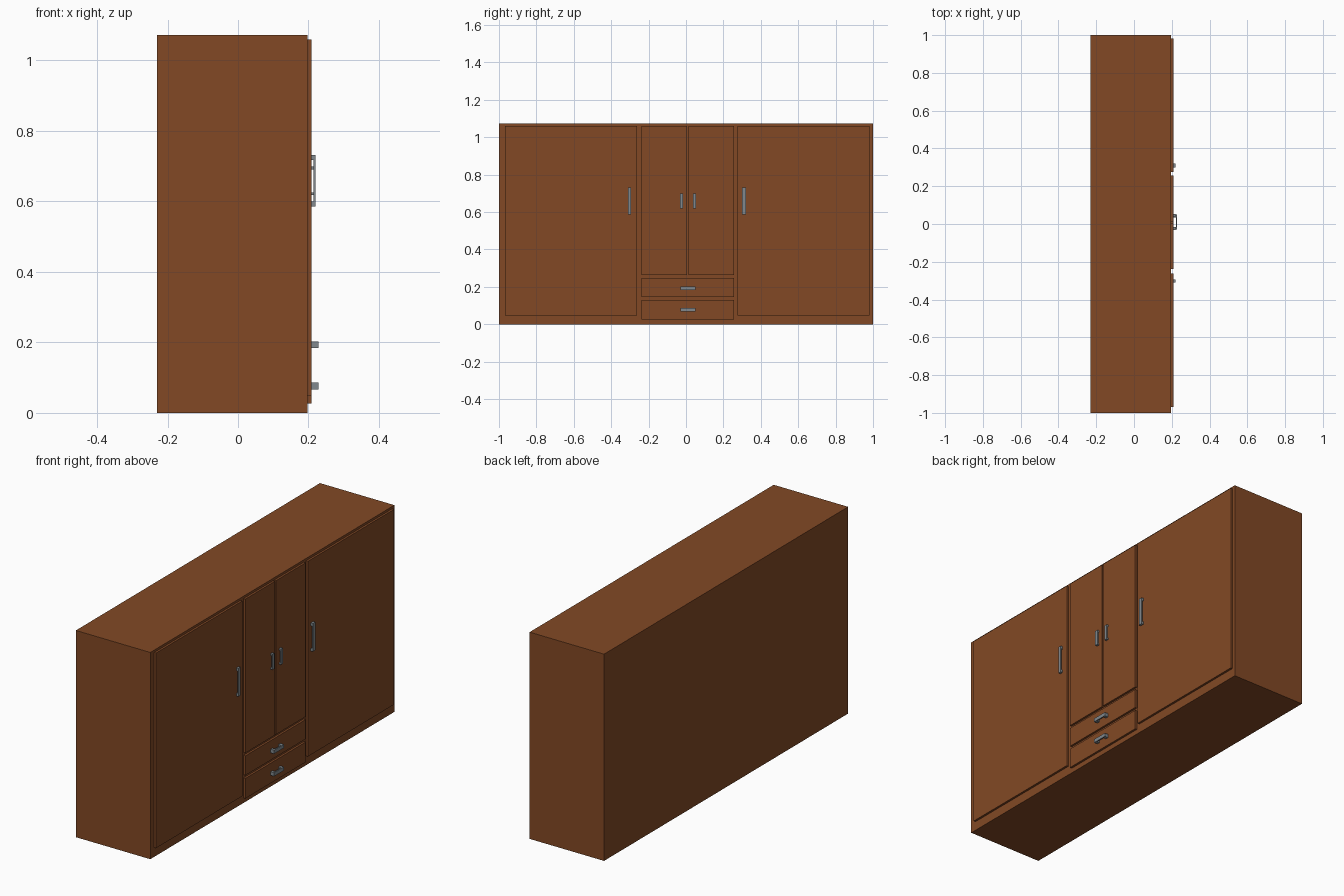
import bpy, bmesh
from mathutils import Vector

if "Cube" in bpy.data.objects:
    bpy.data.objects.remove(bpy.data.objects["Cube"])


def material(name, rgb):
    m = bpy.data.materials.new(name)
    m.diffuse_color = (*rgb, 1)
    m.use_nodes = True
    m.node_tree.nodes["Principled BSDF"].inputs["Base Color"].default_value = m.diffuse_color
    return m


WOOD = material("brown wood", (0.223, 0.066, 0.018))
METAL = material("grey metal", (0.22, 0.25, 0.27))


def boxes(name, mat, parts):
    """One object from boxes given as ((x0, x1), (y0, y1), (z0, z1))."""
    bm = bmesh.new()
    for part in parts:
        lo = Vector([r[0] for r in part])
        size = Vector([r[1] - r[0] for r in part])
        for v in bmesh.ops.create_cube(bm, size=1)["verts"]:
            v.co = Vector([lo[i] + (v.co[i] + 0.5) * size[i] for i in range(3)])
    me = bpy.data.meshes.new(name)
    bm.to_mesh(me)
    bm.free()
    me.materials.append(mat)
    ob = bpy.data.objects.new(name, me)
    bpy.context.collection.objects.link(ob)
    return ob


FACE, DOOR = 0.197, 0.208  # carcass face and door face, along x

# Carcass
boxes("carcass", WOOD, [((-0.23, FACE), (-1, 1), (0, 1.072))])

# Doors and drawer fronts
fronts = {
    "left_door": ((-0.968, -0.262), (0.048, 1.06)),
    "right_door": ((0.276, 0.982), (0.048, 1.06)),
    "middle_door_left": ((-0.237, 0.005), (0.262, 1.06)),
    "middle_door_right": ((0.014, 0.257), (0.262, 1.06)),
    "upper_drawer": ((-0.237, 0.257), (0.146, 0.247)),
    "lower_drawer": ((-0.237, 0.257), (0.026, 0.13)),
}
for name, (y, z) in fronts.items():
    boxes(name, WOOD, [((FACE, DOOR), y, z)])


# Handles: a bar on two posts, upright on doors and level on drawers
def handle(name, y, z, post, bar_x, upright):
    x = (FACE, bar_x)
    bar = ((bar_x, bar_x + 0.006), y, z)
    a, b = z if upright else y
    ends = [(a, a + post), (b - post, b)]
    posts = [(x, y, e) if upright else (x, e, z) for e in ends]
    boxes(name, METAL, posts + [bar])


handle("left_door_handle", (-0.311, -0.294), (0.586, 0.732), 0.014, 0.214, True)
handle("right_door_handle", (0.299, 0.32), (0.586, 0.732), 0.014, 0.214, True)
handle("middle_handle_left", (-0.032, -0.016), (0.618, 0.699), 0.008, 0.214, True)
handle("middle_handle_right", (0.037, 0.053), (0.618, 0.699), 0.008, 0.214, True)
handle("upper_drawer_handle", (-0.03, 0.05), (0.184, 0.203), 0.015, 0.222, False)
handle("lower_drawer_handle", (-0.03, 0.05), (0.067, 0.086), 0.015, 0.222, False)
